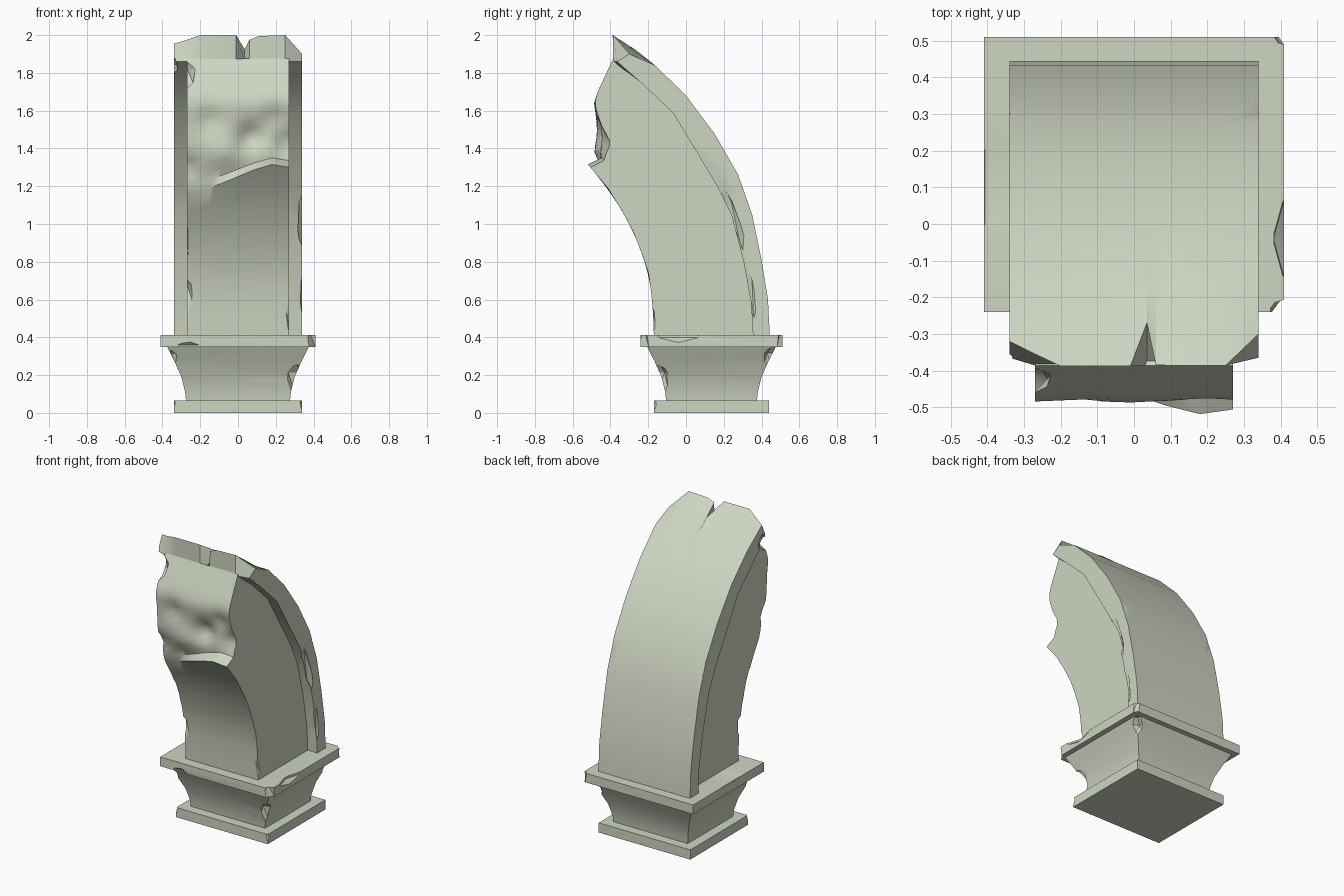
import bpy, bmesh, math
from mathutils import Matrix, Vector

cube = bpy.data.objects.get("Cube")
if cube:
    bpy.data.objects.remove(cube, do_unlink=True)

stone = bpy.data.materials.new("pale sage stone")
stone.use_nodes = True
COLOUR = (0.62, 0.67, 0.54, 1)
stone.diffuse_color = COLOUR
stone.node_tree.nodes["Principled BSDF"].inputs["Base Color"].default_value = COLOUR
CENTRE_Y = 0.135


def link(name, bm):
    mesh = bpy.data.meshes.new(name)
    bm.to_mesh(mesh)
    bm.free()
    ob = bpy.data.objects.new(name, mesh)
    bpy.context.collection.objects.link(ob)
    return ob


def carve(ob, chips):
    """Knock faceted chips (centre, radii, tilt about x) out of a part."""
    bm = bmesh.new()
    for centre, radii, tilt in chips:
        m = (Matrix.Translation(centre) @ Matrix.Rotation(math.radians(tilt), 4, 'X')
             @ Matrix.Diagonal((*radii, 1)))
        bmesh.ops.create_icosphere(bm, subdivisions=1, radius=1, matrix=m)
    cutter = link("chip_cutter", bm)
    cutter.hide_render = True
    mod = ob.modifiers.new("chips", 'BOOLEAN')
    mod.operation, mod.solver, mod.object = 'DIFFERENCE', 'EXACT', cutter
    deps = bpy.context.evaluated_depsgraph_get()
    mesh = bpy.data.meshes.new_from_object(ob.evaluated_get(deps))
    ob.modifiers.clear()
    ob.data = mesh
    bpy.data.objects.remove(cutter, do_unlink=True)


def loft(name, rings, chips=(), angle=30):
    """Bridge closed rings of equal length and cap both ends."""
    bm = bmesh.new()
    loops = [[bm.verts.new(p) for p in ring] for ring in rings]
    n = len(loops[0])
    for a, b in zip(loops, loops[1:]):
        for i in range(n):
            j = (i + 1) % n
            bm.faces.new((a[i], a[j], b[j], b[i]))
    bm.faces.new(loops[0])
    bm.faces.new(loops[-1])
    bmesh.ops.recalc_face_normals(bm, faces=bm.faces)
    ob = link(name, bm)
    if chips:
        carve(ob, chips)
    ob.data.materials.clear()
    ob.data.materials.append(stone)
    for o in bpy.context.selected_objects:
        o.select_set(False)
    ob.select_set(True)
    bpy.context.view_layer.objects.active = ob
    bpy.ops.object.shade_smooth_by_angle(angle=math.radians(angle))
    return ob


def square_ring(half, z):
    hy = half - 0.035
    return [(sx * half, CENTRE_Y + sy * hy, z)
            for sx, sy in ((-1, -1), (1, -1), (1, 1), (-1, 1))]


def interp(table, t):
    """Piecewise linear lookup in (key, value) pairs with rising keys."""
    for (k0, v0), (k1, v1) in zip(table, table[1:]):
        if t <= k1:
            return v0 + (v1 - v0) * (t - k0) / (k1 - k0)
    return table[-1][1]


# Base: plinth, flared neck and square cap slab
loft("plinth", [square_ring(0.34, 0), square_ring(0.34, 0.065)],
     [((0.36, -0.19, 0.05), (0.045, 0.045, 0.06), 0),
      ((-0.36, -0.19, 0.06), (0.04, 0.04, 0.05), 0)])

neck = [(0.275, 0.06), (0.28, 0.11), (0.30, 0.19), (0.335, 0.27), (0.378, 0.355)]
loft("neck", [square_ring(h, z) for h, z in neck],
     [((0.31, -0.145, 0.17), (0.06, 0.06, 0.1), 0),
      ((0.36, 0.46, 0.28), (0.06, 0.06, 0.08), 0),
      ((-0.36, -0.18, 0.28), (0.04, 0.04, 0.07), 0)])

loft("cap_slab", [square_ring(0.41, 0.35), square_ring(0.41, 0.412)],
     [((0.43, -0.26, 0.39), (0.075, 0.075, 0.1), 0),
      ((0.425, -0.04, 0.43), (0.05, 0.13, 0.07), 0),
      ((0.425, 0.53, 0.40), (0.055, 0.055, 0.1), 0),
      ((-0.26, -0.25, 0.34), (0.08, 0.03, 0.045), 0),
      ((-0.425, 0.1, 0.43), (0.025, 0.2, 0.04), 0)])

# Curved back band of the arch, with a ragged, notched upper end
OUTER = [(0.444, 0.40), (0.434, 0.60), (0.40, 0.81), (0.35, 1.05), (0.275, 1.263),
         (0.153, 1.475), (0.0, 1.68), (-0.164, 1.84)]
INNER = [(0.355, 0.40), (0.345, 0.58), (0.305, 0.80), (0.24, 1.05), (0.165, 1.20),
         (0.075, 1.35), (-0.07, 1.59), (-0.245, 1.755)]
# x, then y and z of the upper lip
LIP = [(-0.34, -0.32, 1.955), (-0.27, -0.355, 1.975), (-0.20, -0.388, 2.0),
       (-0.01, -0.388, 2.0), (0.035, -0.27, 1.925), (0.06, -0.385, 1.975),
       (0.11, -0.386, 1.995), (0.25, -0.386, 2.0), (0.34, -0.30, 1.90)]
band = []
for x, y, z in LIP:
    low_y = -0.386 if abs(x) < 0.3 else -0.365
    profile = OUTER + [(y, z), (low_y, 1.86)] + INNER[::-1]
    band.append([(x, py, pz) for py, pz in profile])
loft("arch_band", band,
     [((0.36, 0.25, 1.02), (0.05, 0.04, 0.22), 18),
      ((0.36, 0.345, 0.62), (0.035, 0.03, 0.18), 8),
      ((0.36, 0.33, 1.20), (0.045, 0.045, 0.08), 20),
      ((0.36, 0.45, 0.65), (0.04, 0.03, 0.09), 5),
      ((-0.36, 0.33, 1.20), (0.04, 0.05, 0.09), 20),
      ((-0.36, -0.33, 1.84), (0.05, 0.06, 0.07), 45)])

# Thick web under the band: curved soffit, then a rough broken face
SOFFIT = [(0.40, -0.17), (0.57, -0.175), (0.75, -0.2), (0.87, -0.243),
          (1.0, -0.296), (1.185, -0.41), (1.32, -0.523)]
EDGE = [(-0.27, 1.15), (-0.18, 1.18), (-0.05, 1.23), (0.08, 1.285), (0.18, 1.315), (0.27, 1.30)]
BREAK = [(1.15, -0.39), (1.28, -0.43), (1.38, -0.465), (1.55, -0.475),
         (1.64, -0.487), (1.70, -0.468), (1.875, -0.386)]
# x, z, radius and depth of hollows (positive) and bulges (negative)
DENTS = [(0.07, 1.46, 0.07, 0.06), (0.27, 1.43, 0.08, 0.065), (-0.15, 1.55, 0.06, 0.025),
         (0.2, 1.56, 0.07, 0.03), (-0.08, 1.37, 0.08, -0.02), (-0.27, 1.30, 0.05, 0.03)]
ROWS, COLUMNS = 16, 18


def broken_y(x, z):
    y = interp(BREAK, z)
    for dx, dz, r, depth in DENTS:
        y += depth * math.exp(-((x - dx) ** 2 + (z - dz) ** 2) / (r * r))
    return y


back = [(0.75 * a[0] + 0.25 * b[0], 0.75 * a[1] + 0.25 * b[1])
        for a, b in zip(INNER, OUTER)]
web = []
for c in range(COLUMNS + 1):
    x = -0.27 + 0.54 * c / COLUMNS
    z_edge = interp(EDGE, x)
    ring = []
    for i in range(9):
        z = 0.40 + (z_edge - 0.40) * i / 8
        ring.append((x, interp(SOFFIT, z), z))
    for i in range(1, ROWS + 1):
        z = z_edge + (1.875 - z_edge) * i / ROWS
        ring.append((x, broken_y(x, z), z))
    ring += [(x, y, z) for y, z in reversed(back)]
    web.append(ring)
loft("arch_web", web,
     [((-0.285, -0.2, 0.64), (0.055, 0.045, 0.09), 5),
      ((-0.285, -0.27, 0.90), (0.03, 0.03, 0.16), 20),
      ((0.285, -0.19, 0.49), (0.04, 0.035, 0.10), 0),
      ((-0.28, -0.43, 1.79), (0.06, 0.05, 0.09), -25)], angle=35)
